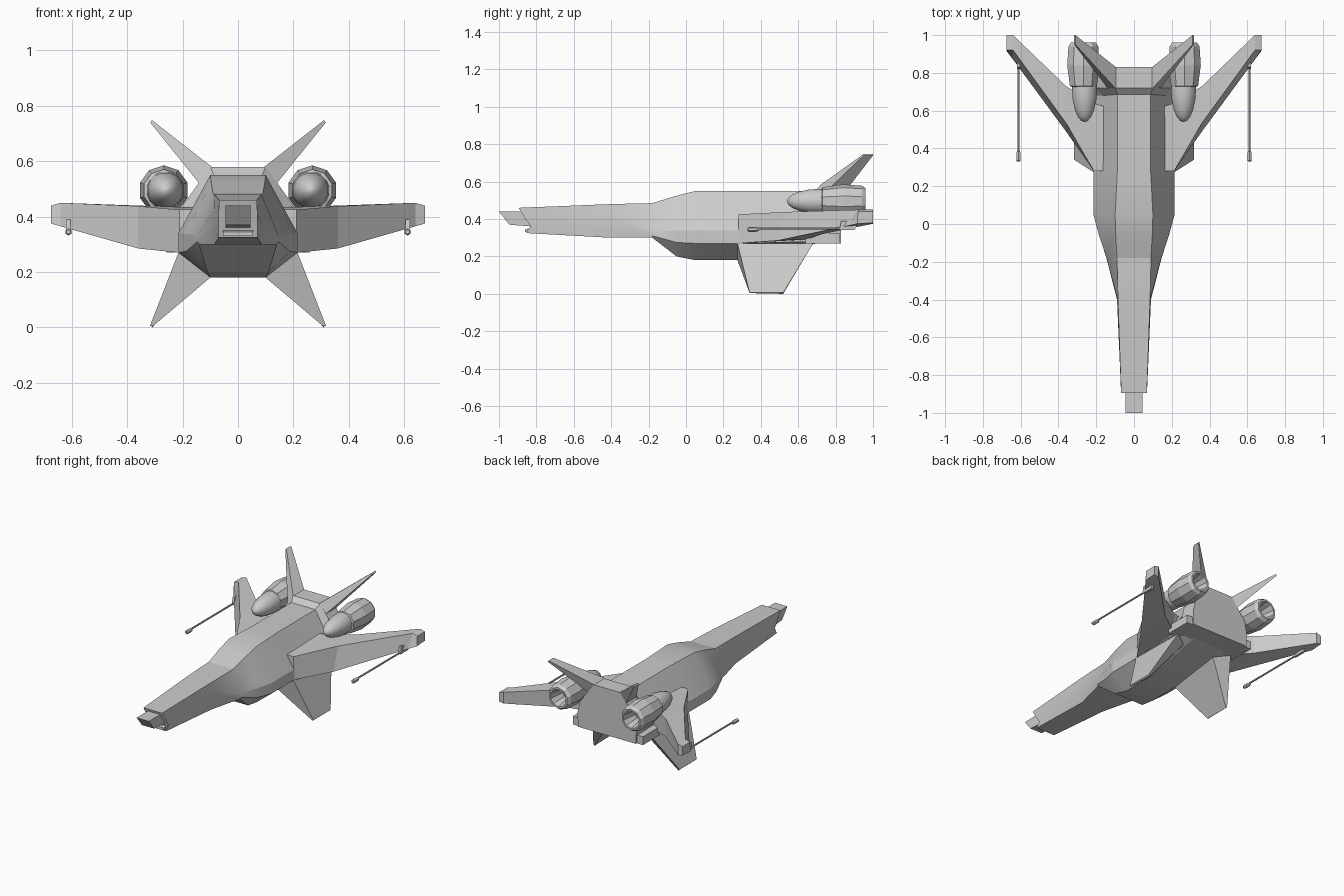
import bpy, bmesh, math

if "Cube" in bpy.data.objects:
    bpy.data.objects.remove(bpy.data.objects["Cube"])


def loft(name, rings, mirror=False, caps=(True, True), smooth=0):
    """Skin a row of equal-length closed rings into one object."""
    bm = bmesh.new()
    rows = [[bm.verts.new(p) for p in ring] for ring in rings]
    n = len(rows[0])
    for a, b in zip(rows, rows[1:]):
        for i in range(n):
            j = (i + 1) % n
            bm.faces.new((a[i], a[j], b[j], b[i]))
    if caps[0]:
        bm.faces.new(rows[0])
    if caps[1]:
        bm.faces.new(rows[-1][::-1])
    bmesh.ops.remove_doubles(bm, verts=bm.verts, dist=1e-5)
    bmesh.ops.recalc_face_normals(bm, faces=bm.faces)
    me = bpy.data.meshes.new(name)
    bm.to_mesh(me)
    bm.free()
    ob = bpy.data.objects.new(name, me)
    bpy.context.collection.objects.link(ob)
    bpy.ops.object.select_all(action='DESELECT')
    ob.select_set(True)
    bpy.context.view_layer.objects.active = ob
    if smooth:
        bpy.ops.object.shade_smooth_by_angle(angle=math.radians(smooth))
    if mirror:
        m = ob.modifiers.new("mirror", 'MIRROR')
        m.use_clip = False
        m.use_mirror_merge = False
    return ob


def sym(half):
    """Full symmetric ring from its right-hand points, top to bottom."""
    return list(half) + [(-x, y, z) for x, y, z in reversed(half)]


def section(y, *pts):
    return sym([(x, y, z) for x, z in pts])


def lathe(name, cx, cz, prof, n, smooth=0, turn=0.5, caps=(True, True)):
    """Turn a (y, radius) profile about a lengthwise axis, mirrored."""
    rings = []
    for y, r in prof:
        ang = [2 * math.pi * (i + turn) / n for i in range(n)]
        rings.append([(cx + r * math.cos(a), y, cz + r * math.sin(a)) for a in ang])
    return loft(name, rings, True, caps, smooth)


def rect(x, y, z0, z1):
    return [(-x, y, z0), (x, y, z0), (x, y, z1), (-x, y, z1)]


# Fuselage with notched nose, wide shoulders and belly
loft("fuselage", [
    sym([(.068, -.895, .46), (.07, -.865, .41), (.07, -.83, .36), (.07, -.855, .325)]),
    section(-.4, (.085, .48), (.087, .42), (.09, .36), (.085, .30)),
    section(-.18, (.09, .485), (.145, .335), (.146, .31), (.14, .30)),
    section(-.05, (.097, .525), (.188, .338), (.188, .275), (.11, .20)),
    section(.05, (.1, .55), (.215, .34), (.215, .27), (.1, .18)),
    section(.28, (.088, .55), (.215, .34), (.215, .27), (.1, .18)),
    section(.70, (.088, .55), (.21, .36), (.215, .28), (.1, .27)),
], smooth=15)

# Nose sensor box with slanted front and stepped lens
loft("nose_sensor", [
    [(-.045, -.945, .37), (.045, -.945, .37), (.045, -1, .44), (-.045, -1, .44)],
    rect(.045, -.82, .36, .44)])
loft("nose_lower_lip", [rect(.055, -.86, .33, .345), rect(.055, -.8, .33, .36)])

# Raised tail block
loft("tail_block", [
    section(.68, (.085, .545), (.165, .43), (.21, .36), (.2, .27)),
    section(.72, (.1, .58), (.2, .44), (.217, .36), (.212, .27)),
    section(.83, (.1, .58), (.2, .44), (.217, .36), (.212, .27))])

# Upper and lower canted fins
loft("upper_fin", [
    [(.095, .715, .58), (.095, .83, .58), (.14, .83, .52), (.14, .72, .52)],
    [(.31, .95, .748), (.31, 1, .748), (.317, 1, .74), (.317, .95, .74)]], True)
loft("lower_fin", [
    [(.1, .275, .18), (.215, .275, .27), (.212, .68, .27), (.12, .62, .25)],
    [(.308, .34, .004), (.317, .34, .008), (.317, .52, .008), (.308, .52, 0)]], True)

# Swept wings: each ring runs lower front, upper front, upper rear, lower rear
loft("wing", [
    [(x, yf, zf), (x, yf + d, zt), (x, yb, zt2), (x, yb, zb)]
    for x, yf, d, yb, zf, zt, zt2, zb in [
        (.15, .28, .0, .62, .27, .425, .435, .29),
        (.212, .28, .0, .64, .27, .425, .435, .29),
        (.36, .49, .045, .73, .285, .438, .44, .32),
        (.64, .87, .05, 1.0, .365, .45, .45, .375),
        (.674, .915, .005, 1.0, .375, .44, .44, .38)]], True)
loft("wing_root_block", [
    [(x, .64, .27), (x, .82, .27), (x, .82, .325), (x, .64, .325)]
    for x in (.18, .258)], True)

# Engines: rounded intake, faceted nacelle with hollow nozzle
dome = [(.72 - .18 * math.sin(t), .068 * math.cos(t))
        for t in (math.radians(a) for a in (88, 75, 58, 40, 20, 0))]
lathe("engine_dome", .262, .495, dome + [(.74, .066)], 16, smooth=40)
lathe("engine_nacelle", .268, .495,
      [(.725, .06), (.73, .075), (.84, .09), (.94, .083), (.96, .07),
       (.96, .058), (.86, .04)], 10)

# Wing-tip guns
lathe("gun_barrel", .612, .35, [(.36, .006), (.88, .006)], 8)
lathe("gun_muzzle", .612, .345,
      [(.33, .008), (.335, .013), (.375, .013), (.39, .007)], 6)
loft("gun_mount", [
    [(.604, y0, z), (.62, y0, z), (.62, y1, z), (.604, y1, z)]
    for y0, y1, z in ((.82, .9, .342), (.83, .93, .39))], True)
